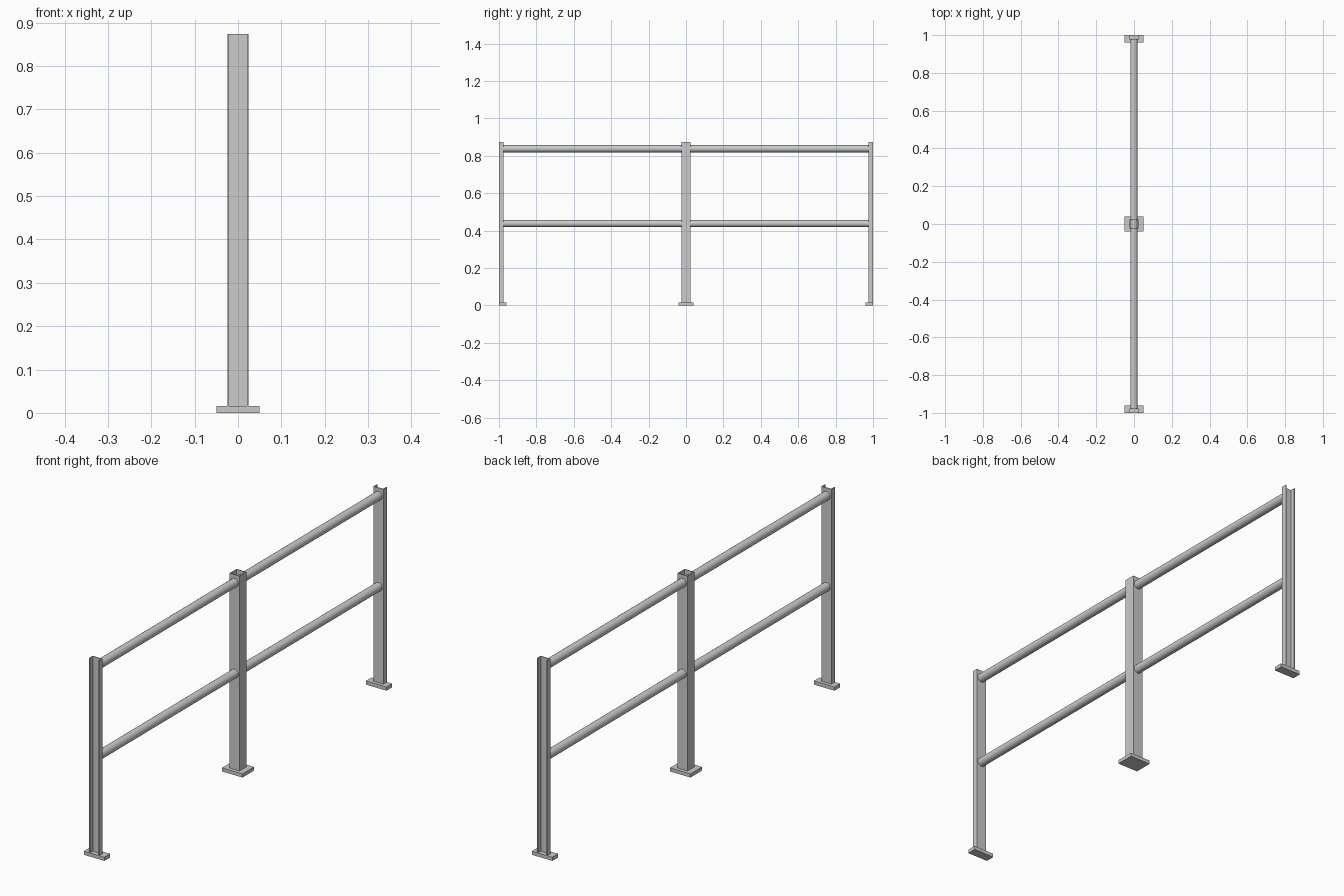
import bpy, bmesh, math

if "Cube" in bpy.data.objects:
    bpy.data.objects.remove(bpy.data.objects["Cube"])

H, PLATE_T = 0.873, 0.016     # post height, base plate thickness
R, WALL = 0.0245, 0.004       # post half width, wall thickness


def finish(name, bm):
    bmesh.ops.recalc_face_normals(bm, faces=bm.faces)
    me = bpy.data.meshes.new(name)
    bm.to_mesh(me)
    bm.free()
    ob = bpy.data.objects.new(name, me)
    bpy.context.collection.objects.link(ob)
    return ob


def prism(name, loop, z0, z1):
    """Extrude a closed xy outline upward."""
    bm = bmesh.new()
    f = bm.faces.new([bm.verts.new((x, y, z0)) for x, y in loop])
    ext = bmesh.ops.extrude_face_region(bm, geom=[f])
    top = [v for v in ext["geom"] if isinstance(v, bmesh.types.BMVert)]
    bmesh.ops.translate(bm, verts=top, vec=(0, 0, z1 - z0))
    return finish(name, bm)


def plate(name, y0, y1):
    prism(name, [(-0.05, y0), (0.05, y0), (0.05, y1), (-0.05, y1)], 0, PLATE_T)


# Middle post: hollow square tube on a full base plate
bm = bmesh.new()
rings = []
for r in (R, R - WALL):
    for z in (PLATE_T, H):
        rings.append([bm.verts.new((sx * r, sy * r, z))
                      for sx, sy in ((-1, -1), (1, -1), (1, 1), (-1, 1))])
ob_, ot, ib, it = rings
for a, b in ((ob_, ot), (ot, it), (it, ib), (ib, ob_)):
    for i in range(4):
        j = (i + 1) % 4
        bm.faces.new((a[i], a[j], b[j], b[i]))
finish("middle_post", bm)
plate("middle_base_plate", -0.04, 0.04)

# End posts: half tubes opening outward, on half plates
i = R - WALL
for s, side in ((-1, "front"), (1, "back")):
    channel = [(-R, 0), (-R, R), (R, R), (R, 0), (i, 0), (i, i), (-i, i), (-i, 0)]
    prism(side + "_end_post", [(x, s * (1 - d)) for x, d in channel], PLATE_T, H)
    plate(side + "_base_plate", s, s * 0.96)

# Round rails running between the end posts
for name, z in (("top_rail", 0.838), ("middle_rail", 0.438)):
    bpy.ops.mesh.primitive_cylinder_add(vertices=24, radius=0.019, depth=2 * (1 - i - WALL / 2),
                                        location=(0, 0, z), rotation=(math.pi / 2, 0, 0))
    bpy.context.object.name = name
    bpy.ops.object.shade_smooth_by_angle(angle=math.radians(35))
